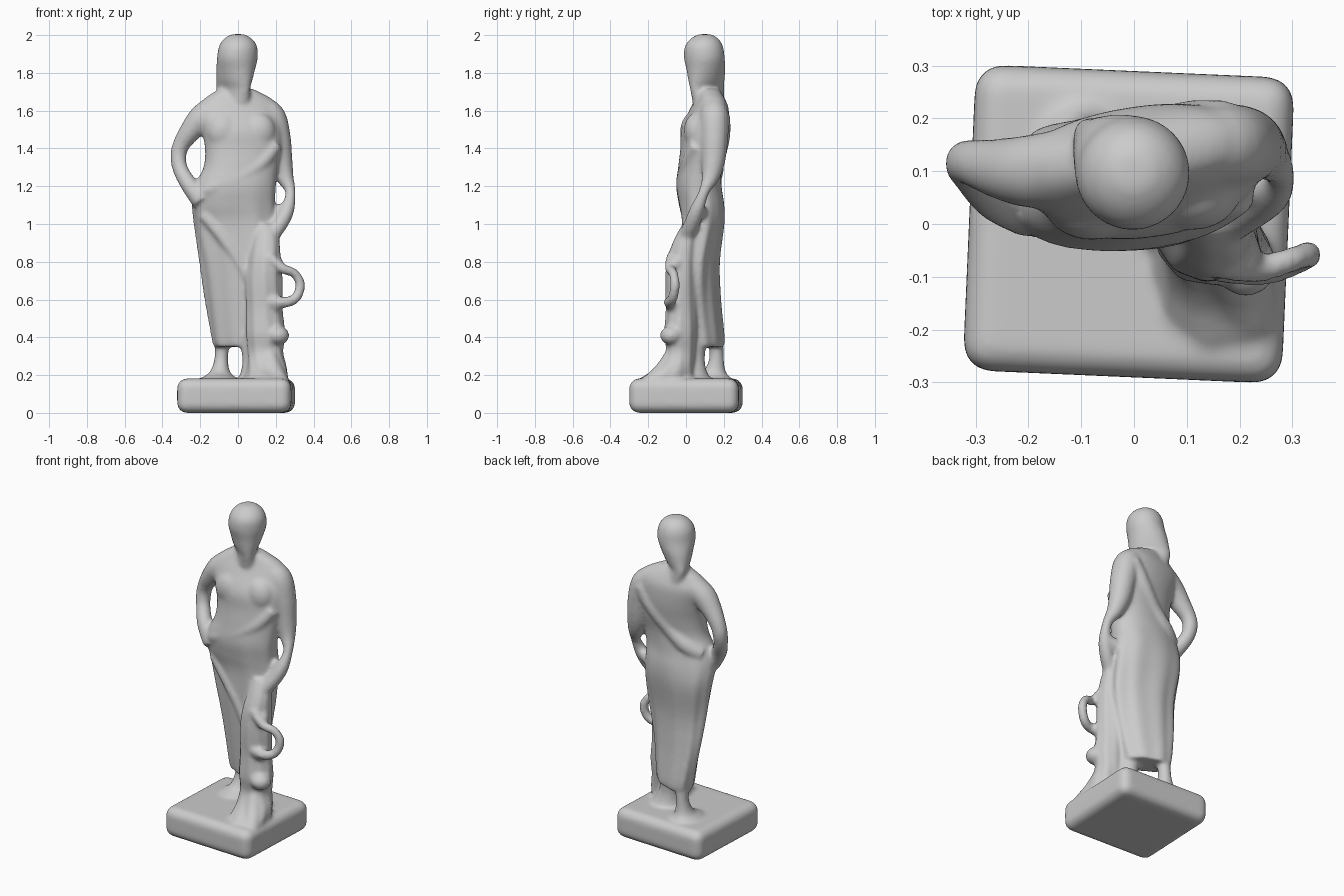
import bpy, bmesh, math
from mathutils import Vector, Matrix

parts = []


def smooth_rows(rows, steps=5):
    """Catmull-Rom interpolation of rows of numbers."""
    out = []
    for i in range(len(rows) - 1):
        p = [rows[max(i - 1, 0)], rows[i], rows[i + 1], rows[min(i + 2, len(rows) - 1)]]
        for s in range(steps):
            t = s / steps
            out.append([0.5 * (2 * b + (c - a) * t + (2 * a - 5 * b + 4 * c - d) * t * t
                               + (3 * b - a - 3 * c + d) * t ** 3) for a, b, c, d in zip(*p)])
    return out + [list(rows[-1])]


def skin(name, rings):
    """Closed mesh from a list of rings."""
    bm = bmesh.new()
    vs = [[bm.verts.new(c) for c in r] for r in rings]
    n = len(vs[0])
    for a, b in zip(vs, vs[1:]):
        for i in range(n):
            bm.faces.new((a[i], a[(i + 1) % n], b[(i + 1) % n], b[i]))
    bm.faces.new(vs[0][::-1])
    bm.faces.new(vs[-1])
    add(name, bm)


def add(name, bm):
    bmesh.ops.recalc_face_normals(bm, faces=bm.faces)
    me = bpy.data.meshes.new(name)
    bm.to_mesh(me)
    bm.free()
    ob = bpy.data.objects.new(name, me)
    bpy.context.collection.objects.link(ob)
    parts.append(ob)


def column(name, rows, power=2.0, fold=0.0, n=64):
    """Loft of upright sections: z, cx, cy, rx, ry, rotation in degrees."""
    rings = []
    for z, cx, cy, rx, ry, rot in smooth_rows(rows):
        k = fold * min(max((1.25 - z) / 0.4, 0), 1)
        ring = []
        for i in range(n):
            a = 2 * math.pi * i / n
            c, s = math.cos(a), math.sin(a)
            f = 1 + k * math.sin(9 * a + 5 * z) + 0.5 * k * math.sin(4 * a - 7 * z)
            p = Vector((math.copysign(abs(c) ** (2 / power), c) * rx * f,
                        math.copysign(abs(s) ** (2 / power), s) * ry * f, 0))
            ring.append(Matrix.Rotation(math.radians(rot), 3, 'Z') @ p + Vector((cx, cy, z)))
        rings.append(ring)
    skin(name, rings)


def tube(name, rows, n=20):
    """Tube along a path of x, y, z, radius."""
    pts = smooth_rows(rows)
    rings = []
    for i, p in enumerate(pts):
        t = Vector(pts[min(i + 1, len(pts) - 1)][:3]) - Vector(pts[max(i - 1, 0)][:3])
        u = t.cross(Vector((0.1, 1, 0.05))).normalized()
        v = t.cross(u).normalized()
        rings.append([Vector(p[:3]) + p[3] * (u * math.cos(2 * math.pi * j / n)
                      + v * math.sin(2 * math.pi * j / n)) for j in range(n)])
    skin(name, rings)


def blob(name, loc, size):
    bm = bmesh.new()
    bmesh.ops.create_uvsphere(bm, u_segments=24, v_segments=16, radius=1,
                              matrix=Matrix.Translation(loc) @ Matrix.Diagonal((*size, 1)))
    add(name, bm)


# Plinth: slightly turned, pillowy slab
bm = bmesh.new()
bmesh.ops.create_cube(bm, size=1, matrix=Matrix.Translation((-0.01, 0, 0.091))
                      @ Matrix.Rotation(math.radians(-2.5), 4, 'Z') @ Matrix.Diagonal((0.605, 0.58, 0.182, 1)))
bmesh.ops.bevel(bm, geom=bm.edges[:], offset=0.052, segments=6, profile=0.5, affect='EDGES')
add("plinth", bm)

# Draped body, narrowing towards the rear foot
column("draped_body", [
    (0.350, 0.00, 0.105, 0.132, 0.080, -25), (0.40, 0.00, 0.102, 0.148, 0.086, -25),
    (0.60, 0.00, 0.085, 0.178, 0.086, -18), (0.80, 0.00, 0.077, 0.200, 0.092, -10),
    (1.00, -0.015, 0.09, 0.218, 0.110, -4), (1.10, -0.022, 0.082, 0.221, 0.120, 0),
    (1.20, -0.015, 0.068, 0.216, 0.120, 2), (1.30, 0.015, 0.074, 0.198, 0.114, 5),
    (1.40, 0.03, 0.09, 0.206, 0.116, 8), (1.50, 0.02, 0.10, 0.215, 0.120, 9),
    (1.60, 0.00, 0.122, 0.225, 0.098, 9), (1.66, 0.00, 0.127, 0.185, 0.075, 9),
    (1.715, -0.01, 0.122, 0.090, 0.052, 5)], power=2.2, fold=0.035)
for x in (-0.08, 0.11):
    blob("chest", (x, 0.045 + 0.1 * x, 1.49), (0.09, 0.068, 0.10))

# Rolled cloth at the hip and soft diagonal folds, front and back
tube("hip_roll", [(-0.21, 0.04, 1.15, 0.045), (-0.13, 0.0, 1.19, 0.045), (0, -0.008, 1.24, 0.043),
                  (0.12, 0.015, 1.32, 0.042), (0.2, 0.06, 1.42, 0.04)])
tube("back_fold", [(-0.18, 0.10, 1.2, 0.05), (-0.1, 0.142, 1.25, 0.05), (0, 0.158, 1.34, 0.048),
                   (0.1, 0.188, 1.46, 0.046), (0.17, 0.185, 1.57, 0.05)])
tube("front_fold", [(-0.18, 0.03, 1.05, 0.035), (-0.08, 0.012, 0.93, 0.037),
                    (0.02, 0.005, 0.78, 0.036), (0.09, 0.0, 0.64, 0.036)])

# Head turned towards the front right, hair running down behind
column("head", [
    (1.63, -0.015, 0.12, 0.095, 0.070, -45), (1.71, -0.025, 0.112, 0.114, 0.055, -45),
    (1.76, -0.020, 0.108, 0.114, 0.074, -45), (1.82, -0.012, 0.105, 0.112, 0.093, -45),
    (1.88, -0.003, 0.097, 0.108, 0.108, -45), (1.94, 0.00, 0.095, 0.101, 0.101, -45),
    (1.98, 0.00, 0.098, 0.075, 0.075, -45), (2.005, 0.00, 0.10, 0.035, 0.035, -45)])

# Arm bent with the hand on the hip
tube("bent_arm", [(-0.13, 0.11, 1.61, 0.07), (-0.195, 0.10, 1.56, 0.070), (-0.253, 0.105, 1.49, 0.058),
                  (-0.30, 0.115, 1.42, 0.046), (-0.316, 0.115, 1.36, 0.043), (-0.305, 0.095, 1.29, 0.041),
                  (-0.26, 0.05, 1.21, 0.046), (-0.19, 0.025, 1.12, 0.055)])
# Hanging arm in its sleeve, forearm reaching forward
tube("hanging_arm", [(0.11, 0.145, 1.62, 0.065), (0.175, 0.15, 1.57, 0.076), (0.205, 0.15, 1.46, 0.074),
                     (0.225, 0.145, 1.34, 0.064), (0.248, 0.13, 1.25, 0.048), (0.278, 0.095, 1.17, 0.028),
                     (0.262, 0.06, 1.08, 0.038), (0.228, 0.035, 1.01, 0.042), (0.17, 0.0, 0.93, 0.042)])
tube("hand", [(0.262, 0.07, 1.09, 0.03), (0.22, 0.075, 1.07, 0.035), (0.17, 0.08, 1.05, 0.04)])

# Legs and feet below the hem
column("rear_leg", [(0.13, -0.10, 0.12, 0.13, 0.14, 0), (0.185, -0.10, 0.13, 0.090, 0.105, 0),
                    (0.22, -0.095, 0.15, 0.052, 0.06, 0), (0.30, -0.088, 0.162, 0.036, 0.038, 0),
                    (0.42, -0.082, 0.155, 0.048, 0.042, 0)])
column("front_leg", [(0.13, 0.11, 0.02, 0.14, 0.15, 0), (0.19, 0.10, 0.02, 0.095, 0.105, 0),
                     (0.24, 0.09, 0.025, 0.07, 0.08, 0),
                     (0.30, 0.08, 0.035, 0.058, 0.065, 0), (0.42, 0.07, 0.05, 0.07, 0.065, 0)])

# Tree stump support spreading into the plinth
column("stump", [
    (0.12, 0.135, -0.11, 0.13, 0.16, 10), (0.18, 0.15, -0.095, 0.115, 0.15, 15),
    (0.24, 0.155, -0.06, 0.105, 0.10, 10), (0.32, 0.145, -0.03, 0.095, 0.078, 0),
    (0.42, 0.145, -0.03, 0.103, 0.085, 0), (0.55, 0.14, -0.025, 0.095, 0.080, 0),
    (0.70, 0.14, -0.025, 0.095, 0.082, 0), (0.82, 0.145, -0.02, 0.082, 0.078, 0),
    (0.92, 0.15, 0.0, 0.068, 0.062, 0), (1.0, 0.14, 0.03, 0.05, 0.05, 0)], fold=0.03)
tube("root_ridge", [(0.16, -0.06, 0.33, 0.04), (0.185, -0.11, 0.225, 0.055), (0.22, -0.18, 0.16, 0.05),
                    (0.23, -0.22, 0.13, 0.04)])
for loc, r in (((0.212, -0.078, 0.41), 0.06), ((0.195, -0.062, 0.57), 0.047), ((0.198, -0.055, 0.79), 0.045)):
    blob("stump_knot", loc, (r, r, r * 0.85))

# Looping branch on the stump
tube("branch_loop", [(0.16, -0.075, 0.83, 0.03), (0.235, -0.085, 0.765, 0.027), (0.297, -0.068, 0.74, 0.025),
                     (0.33, -0.058, 0.68, 0.026), (0.307, -0.07, 0.61, 0.027), (0.25, -0.088, 0.585, 0.029),
                     (0.17, -0.08, 0.59, 0.034)])

# Fuse all parts into one softly blended carving
bpy.ops.object.select_all(action='DESELECT')
for ob in parts:
    ob.select_set(True)
bpy.context.view_layer.objects.active = parts[0]
bpy.ops.object.join()
statue = bpy.context.object
statue.name = statue.data.name = "draped_statue"
remesh = statue.modifiers.new("fuse", 'REMESH')
remesh.mode = 'VOXEL'
remesh.voxel_size = 0.009
remesh.use_smooth_shade = True
soften = statue.modifiers.new("soften", 'SMOOTH')
soften.factor = 0.5
soften.iterations = 15
